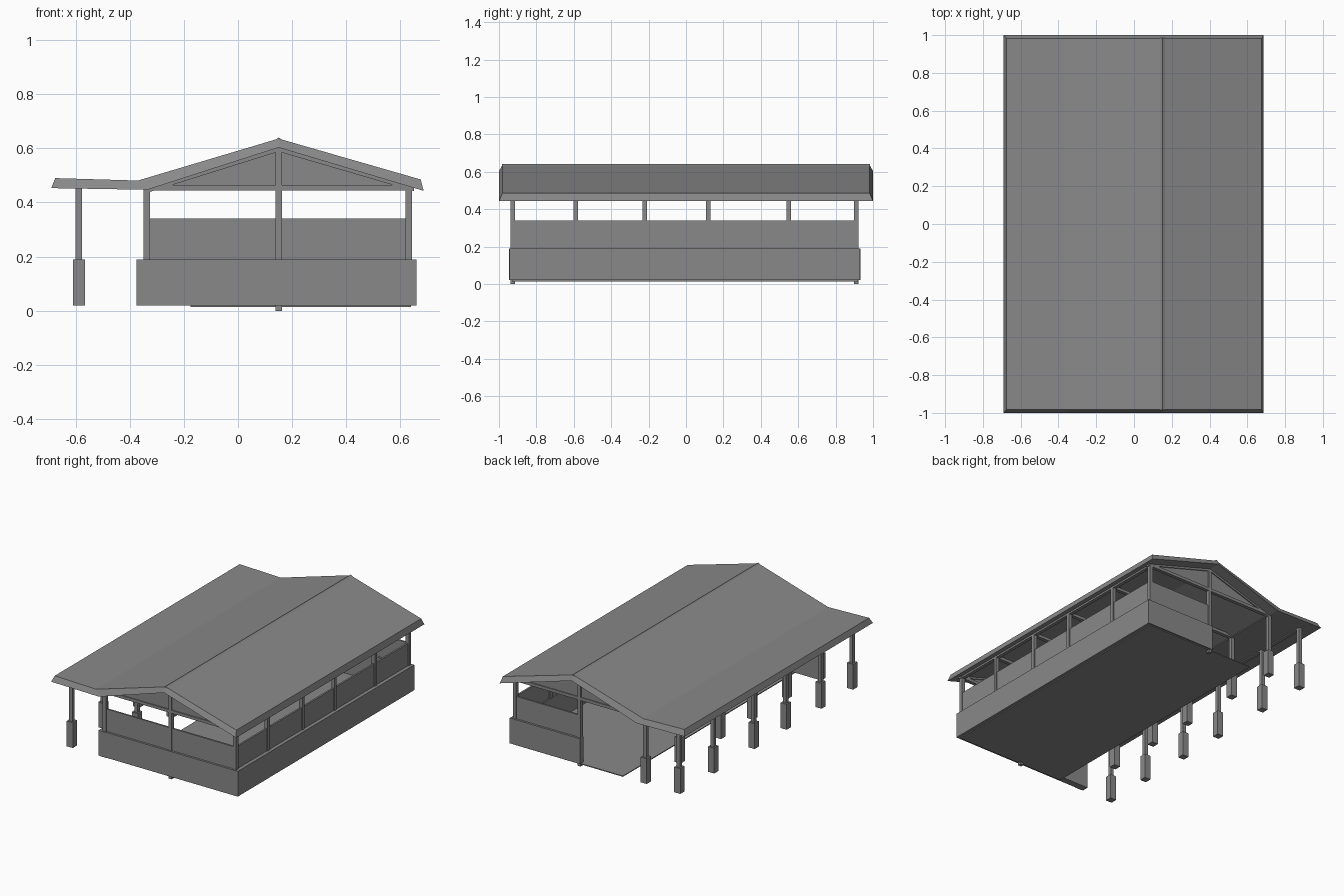
import bpy, bmesh
from mathutils import Vector

cube = bpy.data.objects.get("Cube")
if cube:
    bpy.data.objects.remove(cube, do_unlink=True)

grey = bpy.data.materials.new("plain grey")
grey.use_nodes = True
GREY = (0.25, 0.25, 0.25, 1)
grey.diffuse_color = GREY
grey.node_tree.nodes["Principled BSDF"].inputs["Base Color"].default_value = GREY


def finish(name, bm):
    bmesh.ops.recalc_face_normals(bm, faces=bm.faces)
    mesh = bpy.data.meshes.new(name)
    bm.to_mesh(mesh)
    bm.free()
    mesh.materials.append(grey)
    obj = bpy.data.objects.new(name, mesh)
    bpy.context.collection.objects.link(obj)
    return obj


def box(name, x0, x1, y0, y1, z0, z1):
    bm = bmesh.new()
    bmesh.ops.create_cube(bm, size=1)
    for v in bm.verts:
        v.co = Vector(((x0 + x1) / 2 + v.co.x * (x1 - x0),
                       (y0 + y1) / 2 + v.co.y * (y1 - y0),
                       (z0 + z1) / 2 + v.co.z * (z1 - z0)))
    return finish(name, bm)


def post(name, x, y, z0, z1, w):
    return box(name, x - w / 2, x + w / 2, y - w / 2, y + w / 2, z0, z1)


def prism(name, profile, y0, y1):
    """Extrude an x-z outline along y."""
    bm = bmesh.new()
    ends = [[bm.verts.new((x, y, z)) for x, z in profile] for y in (y0, y1)]
    n = len(profile)
    for ring in ends:
        bm.faces.new(ring)
    for i in range(n):
        j = (i + 1) % n
        bm.faces.new((ends[0][i], ends[0][j], ends[1][j], ends[1][i]))
    return finish(name, bm)


# Main layout
LEFT, RIDGE, INNER, OUTER = 0.63, 0.15, -0.338, -0.588
FRONT, BACK = -0.925, 0.91
ROWS = (FRONT, -0.59, -0.22, 0.12, 0.55, BACK)
BASE, LOW, HIGH, EAVE = 0.02, 0.19, 0.34, 0.455
W = 0.024

# Roof slab: upper skin is slightly smaller than the lower, giving sloped edges
upper = [(-0.675, 0.49), (-0.37, 0.481), (RIDGE, 0.636), (0.675, 0.485)]
lower = [(-0.69, 0.453), (-0.335, 0.447), (RIDGE, 0.603), (0.686, 0.443)]
bm = bmesh.new()
grid = [[bm.verts.new((x, s * y, z)) for x, z in prof]
        for prof, y in ((upper, 0.982), (lower, 1.0)) for s in (-1, 1)]
uf, ub, lf, lb = grid
for a, b in ((uf, ub), (lf, lb), (uf, lf), (ub, lb)):
    for i in range(3):
        bm.faces.new((a[i], a[i + 1], b[i + 1], b[i]))
for i in (0, 3):
    bm.faces.new((uf[i], ub[i], lb[i], lf[i]))
finish("roof", bm)

# Ridge capping
prism("ridge_cap", [(0.138, 0.631), (RIDGE, 0.64), (0.165, 0.631), (RIDGE, 0.628)], -0.985, 0.985)

# Gable infills and verge rafters
for end, y in (("front", FRONT), ("back", BACK)):
    prism(end + "_gable", [(INNER, 0.447), (LEFT, 0.447), (LEFT, 0.46), (RIDGE, 0.602), (INNER, 0.447)][:4],
          y - 0.005, y + 0.005)
    for side, x, z in (("right", INNER, 0.447), ("left", 0.65, 0.454)):
        prism(end + "_" + side + "_rafter",
              [(x, z), (RIDGE, 0.603), (RIDGE, 0.588), (x, z - 0.012)], y - W / 2, y + W / 2)
    post(end + "_centre_post", RIDGE, y, 0, 0.6, W)

# Floor in two leaves meeting under the ridge
box("floor_left", RIDGE, 0.64, -0.93, 0.92, 0.014, BASE)
box("floor_right", -0.175, RIDGE, -0.93, 0.92, 0.014, BASE)

# Thick low walls with thinner panels above
box("front_low_wall", -0.375, 0.66, -0.945, -0.9, BASE, LOW)
box("left_low_wall", 0.615, 0.66, -0.945, 0.93, BASE, LOW)
box("back_low_wall", RIDGE - W / 2, 0.66, 0.89, 0.93, BASE, LOW)
box("front_panel", INNER, LEFT, FRONT - 0.006, FRONT + 0.006, LOW, HIGH)
box("left_panel", LEFT - 0.006, LEFT + 0.006, FRONT, BACK, LOW, HIGH)
box("back_panel", RIDGE, LEFT, BACK - 0.006, BACK + 0.006, LOW, HIGH)

# Posts, pedestals and tie beams at every bay
for i, y in enumerate(ROWS, 1):
    post(f"left_post_{i}", LEFT, y, LOW - 0.02, EAVE, W)
    for row, x in (("inner", INNER), ("outer", OUTER)):
        post(f"{row}_post_{i}", x, y, LOW, EAVE, W)
        post(f"{row}_pedestal_{i}", x, y, BASE, LOW, 0.045)
    box(f"tie_beam_{i}", INNER, LEFT, y - W / 2, y + W / 2, 0.444, 0.464)

# Eave beams along the post rows
for name, x in (("left", LEFT), ("inner", INNER), ("outer", OUTER)):
    box(name + "_eave_beam", x - W / 2, x + W / 2, FRONT, BACK, 0.444, 0.46)
